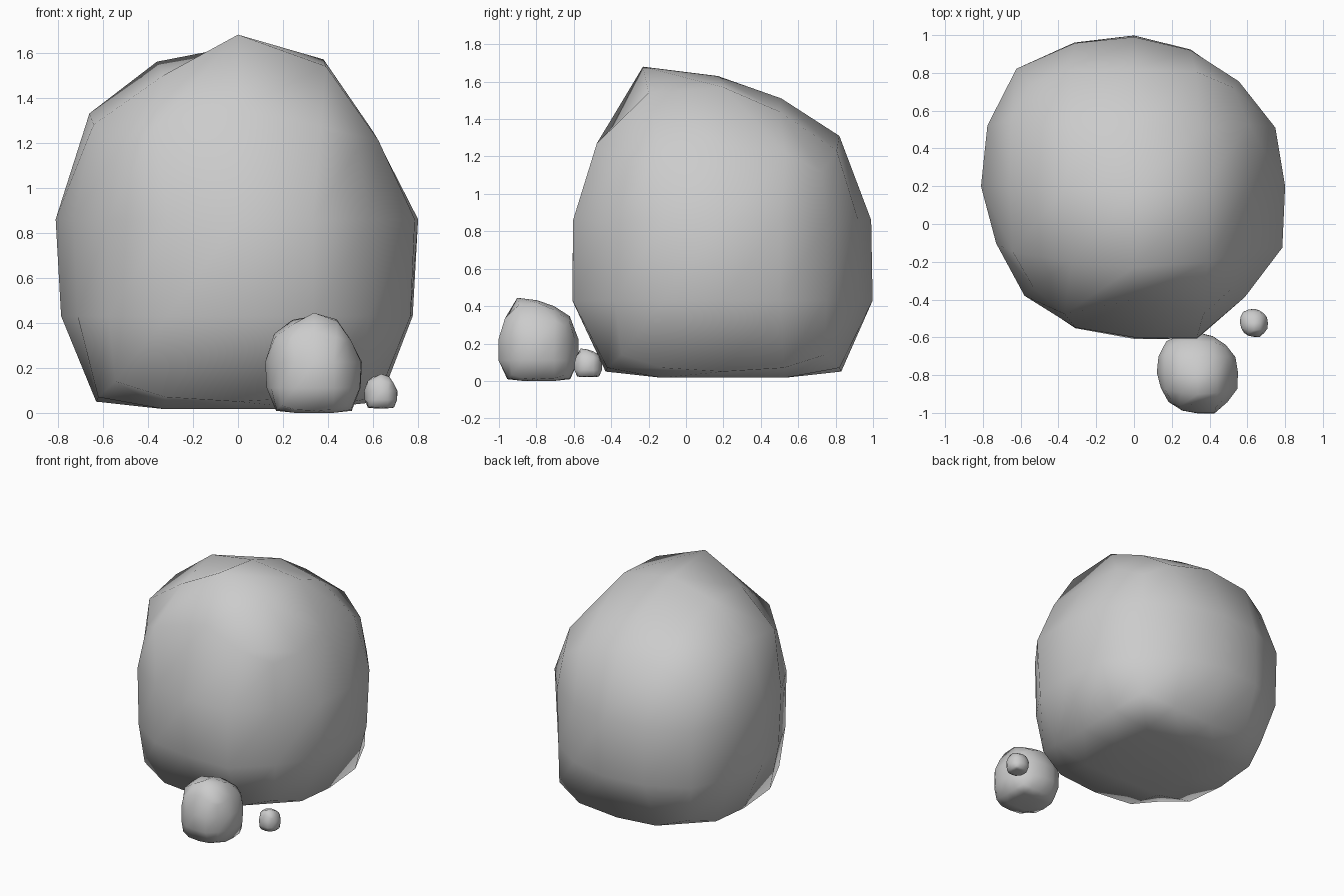
import bpy, bmesh
from math import cos, sin, radians

if "Cube" in bpy.data.objects:
    bpy.data.objects.remove(bpy.data.objects["Cube"])

# Widest outline (seen from above), radius every 22.5 degrees starting at +x
WIDE = [.80, .81, .785, .78, .79, .82, .88, .84, .81, .79, .82, .81, .80, .87, .83, .85]
# Shoulder ring: radius and height, starting at +x; squarer than the widest outline
SHOULDER_R = [.60, .69, .74, .69, .62, .70, .77, .74, .66, .73, .755, .77, .60, .77, .75, .71]
SHOULDER_Z = [1.25, 1.22, 1.12, 1.23, 1.31, 1.27, 1.18, 1.28, 1.33, 1.28, 1.17, 1.27, 1.35, 1.27, 1.17, 1.21]
# Inner 3x3 points of the crown, (x, y, z), row by row from the front
CROWN = [(-.33, -.40, 1.50), (0, -.43, 1.68), (.39, -.40, 1.54),
         (-.36, 0, 1.56), (0, -.03, 1.63), (.38, 0, 1.57),
         (-.33, .30, 1.43), (0, .31, 1.51), (.35, .30, 1.44)]
BASE = [(.33 * i, .33 * j, .017) for j in (-1, 0, 1) for i in (-1, 0, 1)]
# Border cells of a 5x5 grid, counter-clockwise from +x
BORDER = ([(4, 2), (4, 3), (4, 4), (3, 4), (2, 4), (1, 4), (0, 4), (0, 3), (0, 2),
           (0, 1), (0, 0), (1, 0), (2, 0), (3, 0), (4, 0), (4, 1)])


def add_ring(bm, radii, heights, pull=0):
    """Ring of 16 points; pull moves in-between points toward the corners, in degrees."""
    verts = []
    for k, (r, z) in enumerate(zip(radii, heights)):
        a = radians(22.5 * k + (0, pull, 0, -pull)[k % 4])
        verts.append(bm.verts.new((r * cos(a), r * sin(a), z - .015)))
    return verts


def add_cap(bm, ring, inner):
    grid = dict(zip(BORDER, ring))
    for n, (x, y, z) in enumerate(inner):
        grid[(n % 3 + 1, n // 3 + 1)] = bm.verts.new((x, y, z - .015))
    for i in range(4):
        for j in range(4):
            bm.faces.new([grid[i, j], grid[i + 1, j], grid[i + 1, j + 1], grid[i, j + 1]])


def rock_mesh():
    bm = bmesh.new()
    foot_r = [(.63, .70, .77, .70)[k % 4] for k in range(16)]
    foot_z = [(.05, .07, .14, .07)[k % 4] for k in range(16)]
    low_r = [r * (.99 - .02 * cos(radians(45 * k))) for k, r in enumerate(WIDE)]
    rings = [add_ring(bm, foot_r, foot_z, 5),
             add_ring(bm, low_r, [.43] * 16),
             add_ring(bm, WIDE, [.86] * 16),
             add_ring(bm, SHOULDER_R, SHOULDER_Z, 6)]
    for lo, hi in zip(rings, rings[1:]):
        for k in range(16):
            n = (k + 1) % 16
            bm.faces.new([lo[k], lo[n], hi[n], hi[k]])
    add_cap(bm, rings[0], BASE)
    add_cap(bm, rings[-1], CROWN)
    bmesh.ops.recalc_face_normals(bm, faces=bm.faces)
    for f in bm.faces:
        f.smooth = True
    mesh = bpy.data.meshes.new("rock")
    bm.to_mesh(mesh)
    bm.free()
    return mesh


# Three rocks sharing one shape at different sizes
mesh = rock_mesh()
for name, loc, size in [("large_rock", (0, .2, .015), 1),
                        ("medium_rock", (.337, -.787, 0), .267),
                        ("small_rock", (.635, -.523, .02), .092)]:
    ob = bpy.data.objects.new(name, mesh)
    ob.location = loc
    ob.scale = (size,) * 3
    bpy.context.collection.objects.link(ob)
